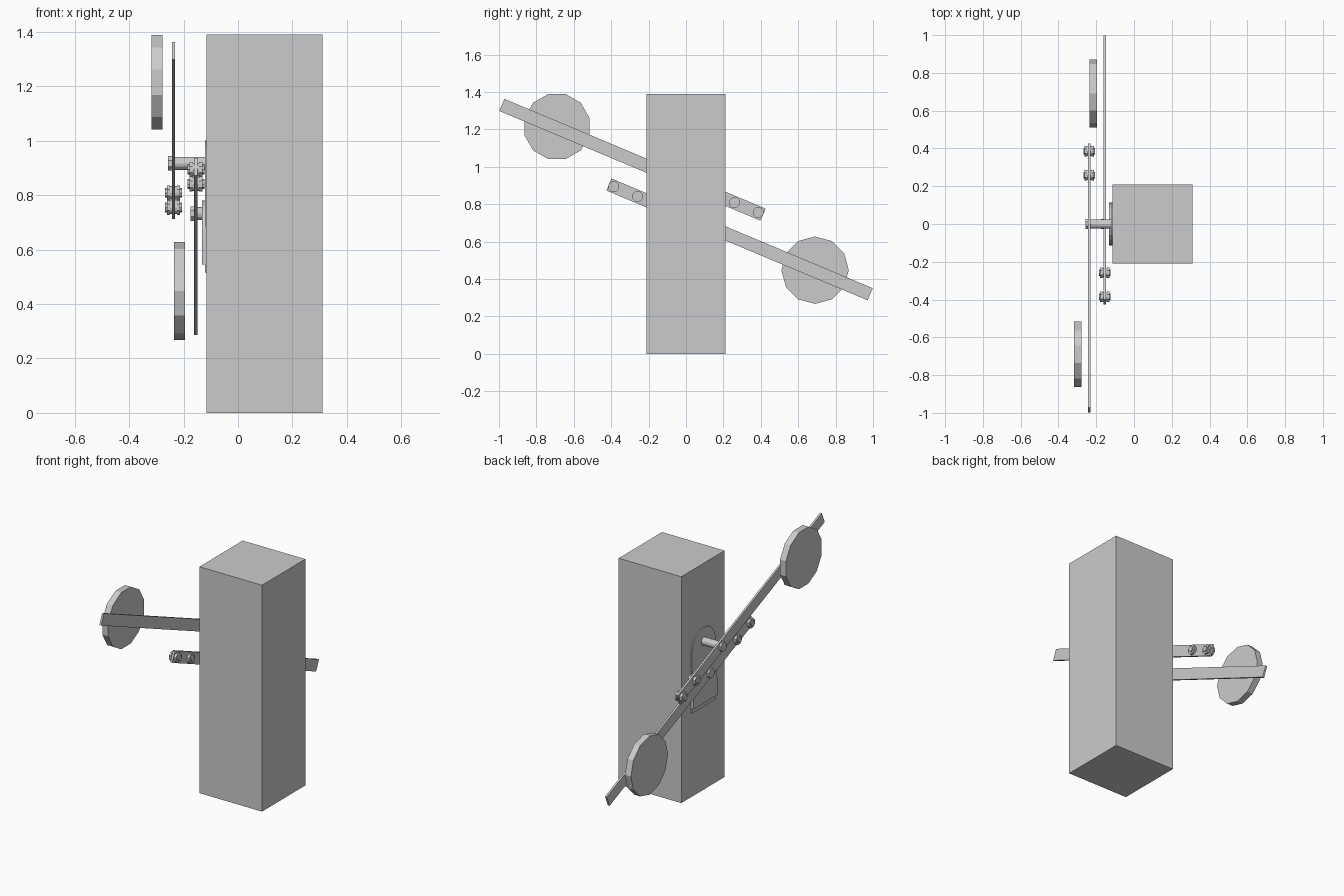
import bpy, bmesh
from math import sin, cos, pi, radians, atan2

if "Cube" in bpy.data.objects:
    bpy.data.objects.remove(bpy.data.objects["Cube"])

def prism(name, pts, x0, x1):
    """Extrude a (y, z) outline from x0 to x1."""
    bm = bmesh.new()
    face = bm.faces.new([bm.verts.new((x0, y, z)) for y, z in pts])
    ext = bmesh.ops.extrude_face_region(bm, geom=[face])
    bmesh.ops.translate(bm, vec=(x1 - x0, 0, 0),
                        verts=[v for v in ext["geom"] if isinstance(v, bmesh.types.BMVert)])
    bmesh.ops.recalc_face_normals(bm, faces=bm.faces)
    me = bpy.data.meshes.new(name)
    bm.to_mesh(me)
    bm.free()
    ob = bpy.data.objects.new(name, me)
    bpy.context.collection.objects.link(ob)
    return ob

def ngon(y, z, r, n, start=0.0):
    return [(y + r * cos(start + 2 * pi * i / n), z + r * sin(start + 2 * pi * i / n))
            for i in range(n)]

def arch(half, bottom, top, rise):
    """Flat-bottomed outline with an elliptical top."""
    spring = top - rise
    curve = [(half * cos(pi * i / 12), spring + rise * sin(pi * i / 12)) for i in range(13)]
    return [(half, bottom)] + curve + [(-half, bottom)]

def bolt(name, x, y, z):
    """Hex-style fastener through an arm: shank, washers and nuts on both sides."""
    prism(name + "_shank", ngon(y, z, 0.018, 8), x - 0.031, x + 0.031)
    for side, s in (("outer", -1), ("inner", 1)):
        prism(f"{name}_{side}_washer", ngon(y, z, 0.025, 12), x + s * 0.005, x + s * 0.012)
        prism(f"{name}_{side}_nut", ngon(y, z, 0.030, 8, pi / 8), x + s * 0.012, x + s * 0.024)

# Cabinet
prism("cabinet", [(-0.21, 0), (0.21, 0), (0.21, 1.39), (-0.21, 1.39)], -0.115, 0.31)

# Arched mounting plates on the left face
prism("back_plate", arch(0.115, 0.515, 1.0, 0.115), -0.121, -0.114)
prism("lower_plate", arch(0.115, 0.545, 0.78, 0.14), -0.133, -0.120)

# Two pivoting arms, each with a counterweight disc, a shaft and two bolts
SLOPE = atan2(0.42, 1.0)
W = 0.035
arms = [
    # name, x, pivot z, long-end direction, disc rotation
    ("upper", -0.237, 0.917, -1, pi / 12),
    ("lower", -0.155, 0.732, 1, 0.0),
]
for name, x, pz, d, spin in arms:
    def along(t, w):
        # t runs along the arm toward +y, w across it
        return (t * cos(SLOPE) + w * sin(SLOPE), pz - t * sin(SLOPE) + w * cos(SLOPE))
    a, b = sorted((d * 1.068, -d * 0.447))
    prism(name + "_arm", [along(a, -W), along(b, -W), along(b, W), along(a, W)],
          x - 0.006, x + 0.006)
    # Disc stands off the outer face of the arm
    cy, cz = 0.69 * d, (1.215 if d < 0 else 0.447)
    prism(name + "_disc", ngon(cy, cz, 0.18, 12, spin), x - 0.080, x - 0.040)
    # Pivot shaft
    prism(name + "_shaft", ngon(0, pz, 0.024, 12), x - 0.012, -0.114)
    prism(name + "_shaft_nut", ngon(0, pz, 0.029, 8, pi / 8), x - 0.020, x - 0.006)
    # Bolts on the short end
    for i, t in enumerate((0.28, 0.418)):
        y, z = along(-d * t, 0)
        bolt(f"{name}_bolt_{i + 1}", x, y, z)
